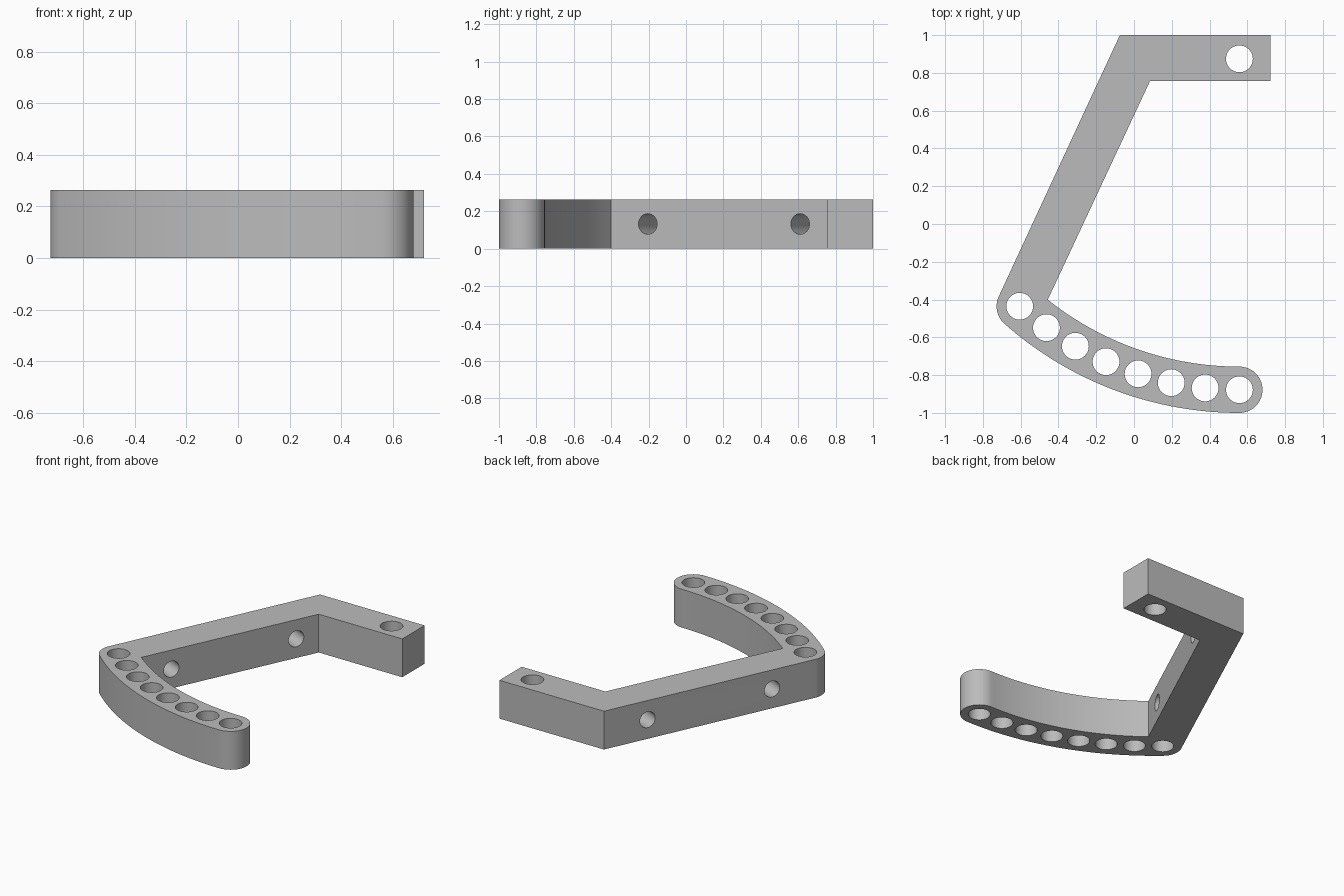
import bpy, bmesh
from math import sin, cos, radians
from mathutils import Matrix, Vector

cube = bpy.data.objects.get("Cube")
if cube:
    bpy.data.objects.remove(cube)

HEIGHT = 0.264
HALF = 0.1225               # half width of the arms
PIVOT = Vector((0.558, 0.8745))
RADIUS = 1.752              # arc centre line, swung about the pivot
SWEEP = 41.6
HOLES = 8
SIDE = Vector((0.9063, -0.4226, 0))   # across the slanted arm


def on_arc(radius, deg):
    a = radians(deg)
    return PIVOT + radius * Vector((-sin(a), -cos(a)))


def arc(centre, radius, start, end, steps):
    return [centre + radius * Vector((-sin(radians(start + (end - start) * i / steps)),
                                      -cos(radians(start + (end - start) * i / steps))))
            for i in range(steps + 1)]


def new_object(name, bm):
    mesh = bpy.data.meshes.new(name)
    bm.to_mesh(mesh)
    bm.free()
    obj = bpy.data.objects.new(name, mesh)
    bpy.context.collection.objects.link(obj)
    return obj


# Bracket outline: outer arc, left rounded corner, straight arms, inner arc, rounded tip
outline = arc(PIVOT, RADIUS + HALF, 0, SWEEP, 48)
outline += arc(on_arc(RADIUS, SWEEP), HALF, SWEEP, 115, 14)[1:]
outline += [Vector(p) for p in ((-0.075, 1), (0.722, 1), (0.722, 0.757), (0.085, 0.757))]
outline += arc(PIVOT, RADIUS - HALF, 38.5, 0, 48)
outline += arc(on_arc(RADIUS, 0), HALF, 180, 360, 32)[1:-1]

bm = bmesh.new()
base = bm.faces.new([bm.verts.new((p.x, p.y, 0)) for p in outline])
top = bmesh.ops.extrude_face_region(bm, geom=[base])["geom"]
bmesh.ops.translate(bm, vec=(0, 0, HEIGHT),
                    verts=[v for v in top if isinstance(v, bmesh.types.BMVert)])
bmesh.ops.recalc_face_normals(bm, faces=bm.faces)
bracket = new_object("bracket", bm)

# Hole cutters: pivot hole, row along the arc, two cross holes in the slanted arm
bm = bmesh.new()


def drill(centre, radius, matrix=Matrix()):
    bmesh.ops.create_cone(bm, cap_ends=True, segments=40, radius1=radius, radius2=radius,
                          depth=0.6, matrix=Matrix.Translation(centre) @ matrix)


for p in [PIVOT] + [on_arc(RADIUS, SWEEP * i / (HOLES - 1)) for i in range(HOLES)]:
    drill((p.x, p.y, HEIGHT / 2), 0.071)
turn = SIDE.to_track_quat('Z', 'Y').to_matrix().to_4x4()
for x, y in ((-0.363, -0.205), (0.017, 0.61)):
    drill(Vector((x, y, HEIGHT / 2)) - SIDE * HALF, 0.055, turn)
cutter = new_object("hole_cutter", bm)
cutter.hide_render = True

# Cut the holes
bpy.context.view_layer.objects.active = bracket
bracket.select_set(True)
cut = bracket.modifiers.new("holes", 'BOOLEAN')
cut.operation = 'DIFFERENCE'
cut.solver = 'EXACT'
cut.object = cutter
bpy.ops.object.modifier_apply(modifier=cut.name)
bpy.data.objects.remove(cutter)

# Plain grey finish
grey = bpy.data.materials.new("grey")
grey.use_nodes = True
colour = (0.5, 0.5, 0.5, 1)
grey.diffuse_color = colour
grey.node_tree.nodes["Principled BSDF"].inputs["Base Color"].default_value = colour
bracket.data.materials.clear()
bracket.data.materials.append(grey)
for f in bracket.data.polygons:
    f.material_index = 0

bpy.ops.object.select_all(action='DESELECT')
bracket.select_set(True)
bpy.ops.object.shade_smooth_by_angle(angle=radians(30))
